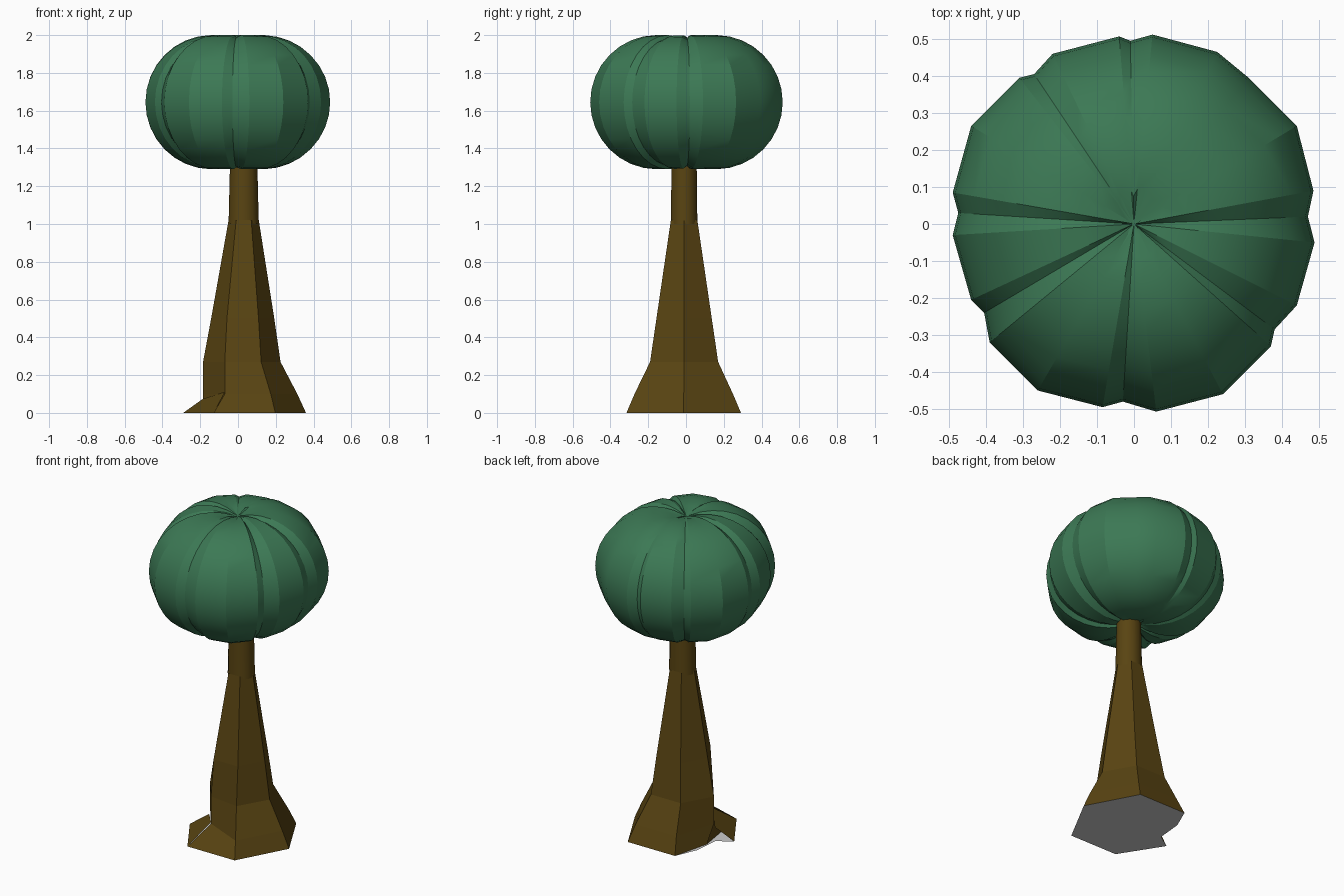
import bpy
from math import sin, cos, pi, hypot, radians

if "Cube" in bpy.data.objects:
    bpy.data.objects.remove(bpy.data.objects["Cube"])


def material(name, rgb):
    m = bpy.data.materials.new(name)
    m.diffuse_color = (*rgb, 1)
    m.use_nodes = True
    m.node_tree.nodes["Principled BSDF"].inputs["Base Color"].default_value = m.diffuse_color
    return m


def add_mesh(name, verts, faces, mat=None, smooth=None):
    me = bpy.data.meshes.new(name)
    me.from_pydata(verts, [], faces)
    me.update()
    ob = bpy.data.objects.new(name, me)
    bpy.context.collection.objects.link(ob)
    if mat:
        me.materials.append(mat)
    if smooth:
        bpy.ops.object.select_all(action='DESELECT')
        ob.select_set(True)
        bpy.context.view_layer.objects.active = ob
        bpy.ops.object.shade_smooth_by_angle(angle=radians(smooth))
    return ob


def loft(rings):
    n = len(rings[0])
    verts = [p for r in rings for p in r]
    faces = [(j*n + i, j*n + (i+1) % n, (j+1)*n + (i+1) % n, (j+1)*n + i)
             for j in range(len(rings)-1) for i in range(n)]
    return verts, faces


def ring(cx, cy, rx, ry, z, n=6):
    return [(cx + rx*cos(2*pi*i/n), cy + ry*sin(2*pi*i/n), z) for i in range(n)]


bark = material("bark", (0.10, 0.058, 0.006))
leaf = material("leaf", (0.045, 0.19, 0.09))

# Flared six-sided trunk, hollowed on its left front face
rings = [ring(.035, -.012, .325, .35, 0),
         ring(.033, -.012, .281, .301, .10),
         ring(.02, -.01, .205, .208, .27),
         ring(.025, -.01, .167, .169, .50),
         ring(.03, -.01, .08, .081, 1.02)]
rings[0][3] = (-.185, .06, 0)
rings[1][3] = (-.185, -.01, .10)
rings[1][4] = (-.07, -.165, .10)
rings[2][4] = (-.07, -.165, .27)
add_mesh("trunk", *loft(rings), bark)

# Left root flap
root = [(-.128, -.315, 0), (-.29, -.06, 0), (-.185, -.02, .075), (-.07, -.165, .11)]
add_mesh("root_flap", root, [(3, 2, 1, 0)], bark)

# Flat underside
base = rings[0][:3] + [(-.185, .16, 0), (-.2, .0, 0), (-.29, -.06, 0)] + rings[0][4:]
add_mesh("underside", base, [tuple(reversed(range(len(base))))])

# Round upper stem running into the crown
stem = [ring(.03, -.01, .08, .072, 1.0, 14), ring(.03, -.01, .068, .066, 1.5, 14)]
add_mesh("upper_stem", *loft(stem), bark, 40)

# Lobed crown: top outline swept along a round side profile
outline = [(.485, .09), (.44, .265), (.31, .395), (.225, .465), (.05, .512),
           (-.01, .495), (-.04, .507), (-.22, .46), (-.27, .405), (-.31, .395),
           (-.44, .265), (-.49, .085), (-.475, .03), (-.49, -.03), (-.44, -.205),
           (-.405, -.24), (-.39, -.32), (-.26, -.45), (-.085, -.495), (-.03, -.48),
           (.06, -.507), (.24, -.46), (.37, -.33), (.38, -.285), (.44, -.22),
           (.488, -.05), (.47, .02)]
STEPS, R_LOBE, Z_MID = 20, .355, 1.645
limit = pi/2 + .38
crown = []
for j in range(STEPS + 1):
    a = -limit + 2*limit*j/STEPS
    row = []
    for x, y in outline:
        r = hypot(x, y)
        d = max(.004, r - R_LOBE + R_LOBE*cos(a))
        row.append((x/r*d, y/r*d, Z_MID + R_LOBE*min(1, r/.495)*sin(a)))
    crown.append(row)
verts, faces = loft(crown)
n = len(outline)
faces += [tuple(reversed(range(n))), tuple(range(STEPS*n, STEPS*n + n))]
add_mesh("crown", verts, faces, leaf, 25)
